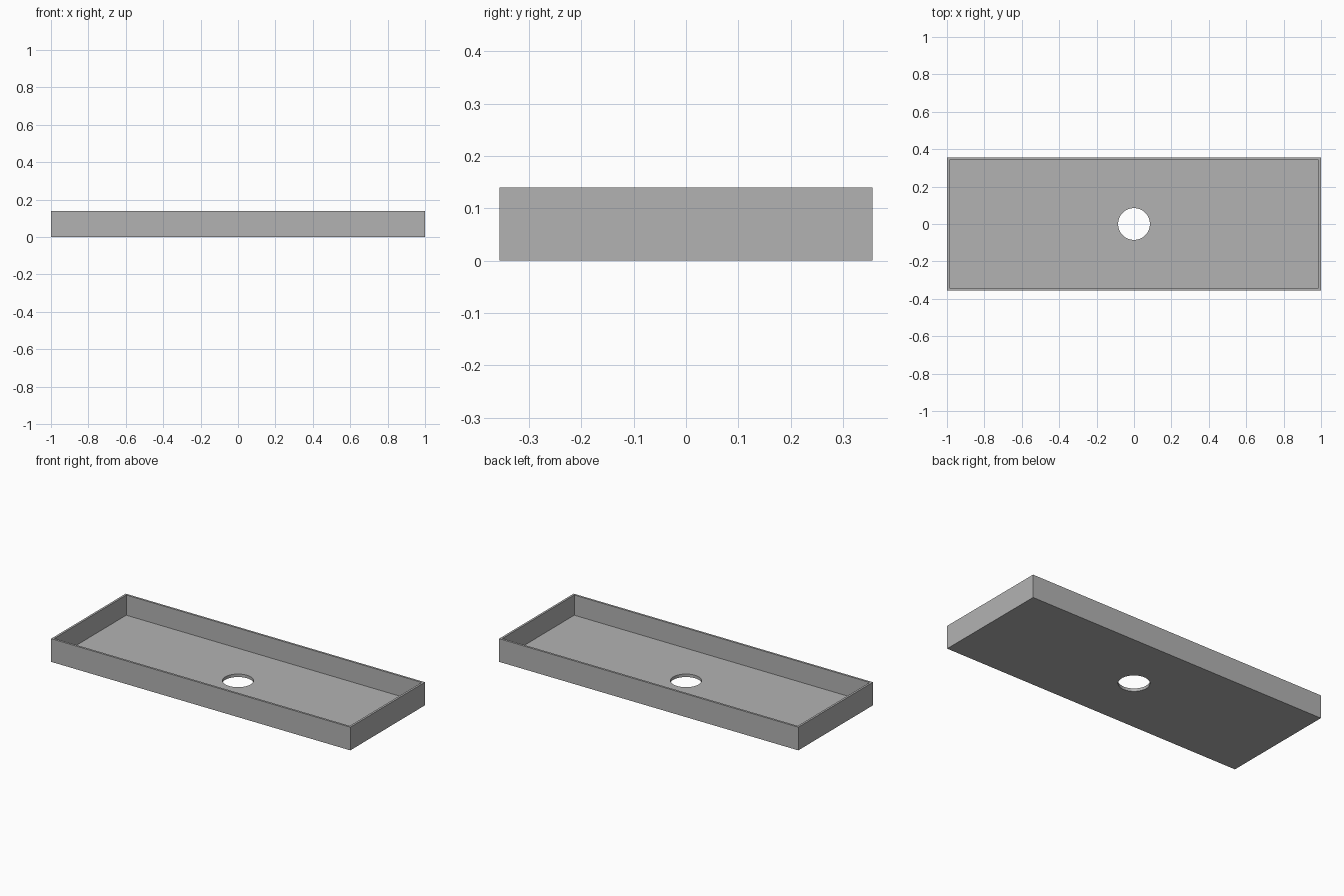
import bpy
import bmesh
from mathutils import Matrix

LENGTH, WIDTH, HEIGHT = 2.0, 0.712, 0.14
WALL = 0.018
FLOOR = 0.018
HOLE_RADIUS = 0.085

cube = bpy.data.objects.get("Cube")
if cube:
    bpy.data.objects.remove(cube, do_unlink=True)

grey = bpy.data.materials.new("plain_grey")
grey.use_nodes = True
colour = (0.45, 0.45, 0.45, 1.0)
grey.diffuse_color = colour
grey.node_tree.nodes["Principled BSDF"].inputs["Base Color"].default_value = colour


def make_object(name, bm):
    mesh = bpy.data.meshes.new(name)
    bm.to_mesh(mesh)
    bm.free()
    mesh.materials.append(grey)
    obj = bpy.data.objects.new(name, mesh)
    bpy.context.collection.objects.link(obj)
    return obj


# Tray: a box whose top is inset to the rim and sunk to the floor
bm = bmesh.new()
bmesh.ops.create_cube(bm, size=1, matrix=Matrix.Translation((0, 0, HEIGHT / 2))
                      @ Matrix.Diagonal((LENGTH, WIDTH, HEIGHT, 1)))
bm.normal_update()
top = max(bm.faces, key=lambda f: f.calc_center_median().z)
bmesh.ops.inset_region(bm, faces=[top], thickness=WALL)
sunk = bmesh.ops.extrude_discrete_faces(bm, faces=[top])["faces"][0]
bmesh.ops.translate(bm, verts=sunk.verts, vec=(0, 0, FLOOR - HEIGHT))
bmesh.ops.recalc_face_normals(bm, faces=bm.faces)
tray = make_object("tray", bm)

# Round drain hole through the floor
bm = bmesh.new()
bmesh.ops.create_cone(bm, cap_ends=True, segments=64, radius1=HOLE_RADIUS,
                      radius2=HOLE_RADIUS, depth=HEIGHT)
cutter = make_object("hole_cutter", bm)
cutter.hide_render = True
cut = tray.modifiers.new("drain_hole", 'BOOLEAN')
cut.operation = 'DIFFERENCE'
cut.solver = 'EXACT'
cut.object = cutter

bpy.ops.object.select_all(action='DESELECT')
tray.select_set(True)
bpy.context.view_layer.objects.active = tray
bpy.ops.object.modifier_apply(modifier=cut.name)
bpy.data.objects.remove(cutter, do_unlink=True)
bpy.ops.object.shade_smooth_by_angle()
